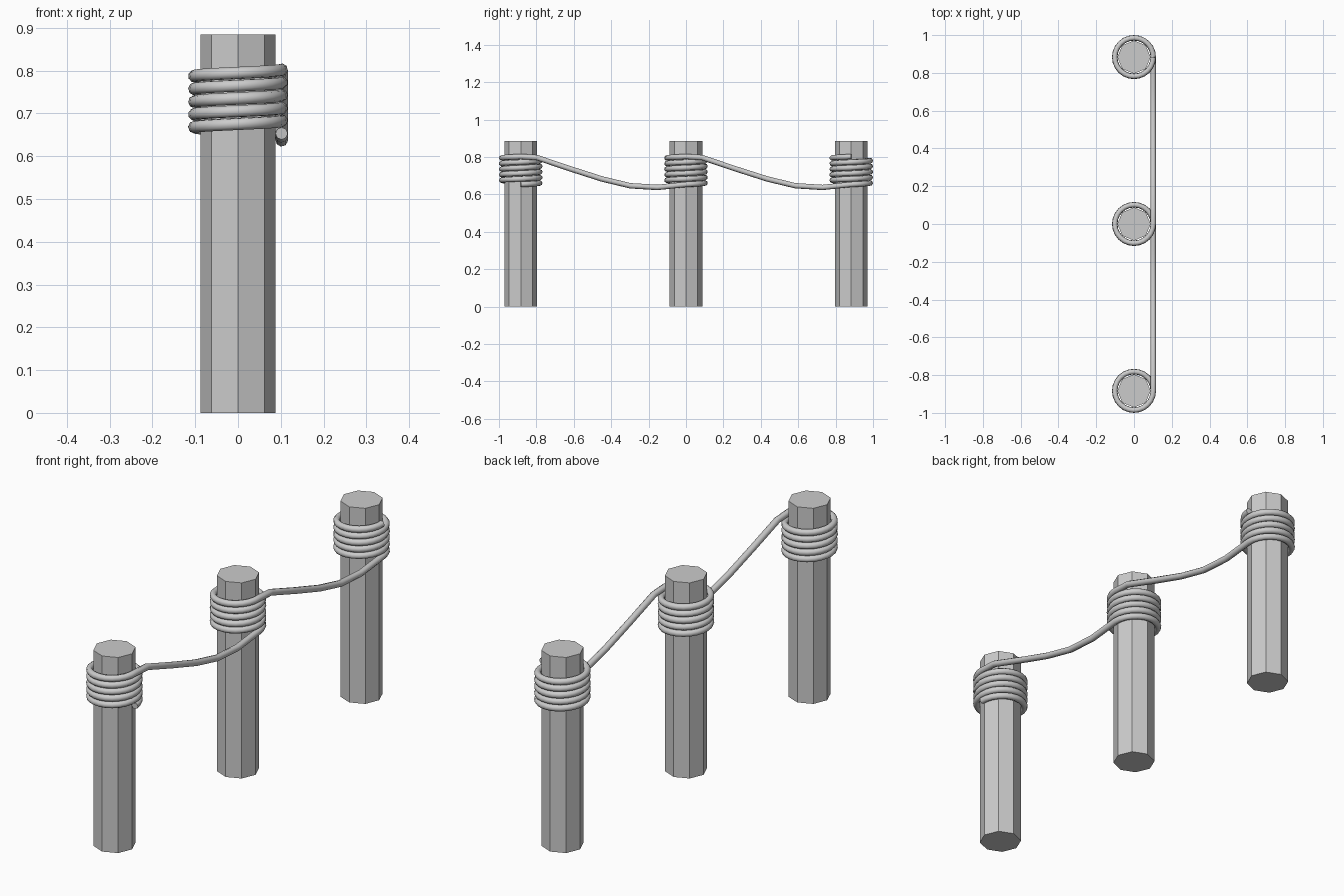
import bpy
from math import sin, cos, pi

if "Cube" in bpy.data.objects:
    bpy.data.objects.remove(bpy.data.objects["Cube"])

SPACING = 0.8835
POST_R, POST_H = 0.088, 0.885
COIL_R, ROPE_R = 0.102, 0.0145
TURNS, STEPS = 5, 24
Z_LOW, Z_HIGH = 0.653, 0.802
post_ys = [-SPACING, 0.0, SPACING]

# Octagonal posts
for name, y in zip(("front_post", "middle_post", "back_post"), post_ys):
    bpy.ops.mesh.primitive_cylinder_add(vertices=8, radius=POST_R, depth=POST_H,
                                        location=(0, y, POST_H / 2))
    bpy.context.object.name = name

# One rope path: a rising coil on each post, a sagging span to the next
sag = [(0.085, 0.797), (0.26, 0.738), (0.435, 0.682), (0.585, 0.646), (0.73, 0.637)]
path = []
for i, y in enumerate(post_ys):
    n = TURNS * STEPS
    for k in range(n + 1):
        a = 2 * pi * k / STEPS
        z = Z_LOW + (Z_HIGH - Z_LOW) * k / n
        path.append((COIL_R * cos(a), y + COIL_R * sin(a), z))
    if i < 2:
        path += [(COIL_R, y + dy, z) for dy, z in sag]

curve = bpy.data.curves.new("rope", 'CURVE')
curve.dimensions = '3D'
curve.bevel_depth = ROPE_R
curve.bevel_resolution = 2
curve.use_fill_caps = True
spline = curve.splines.new('POLY')
spline.points.add(len(path) - 1)
for p, co in zip(spline.points, path):
    p.co = (*co, 1)

# Turn the rope into a mesh
rope = bpy.data.objects.new("rope", curve)
bpy.context.collection.objects.link(rope)
bpy.ops.object.select_all(action='DESELECT')
rope.select_set(True)
bpy.context.view_layer.objects.active = rope
bpy.ops.object.convert(target='MESH')
bpy.ops.object.shade_smooth_by_angle(angle=pi / 3)
